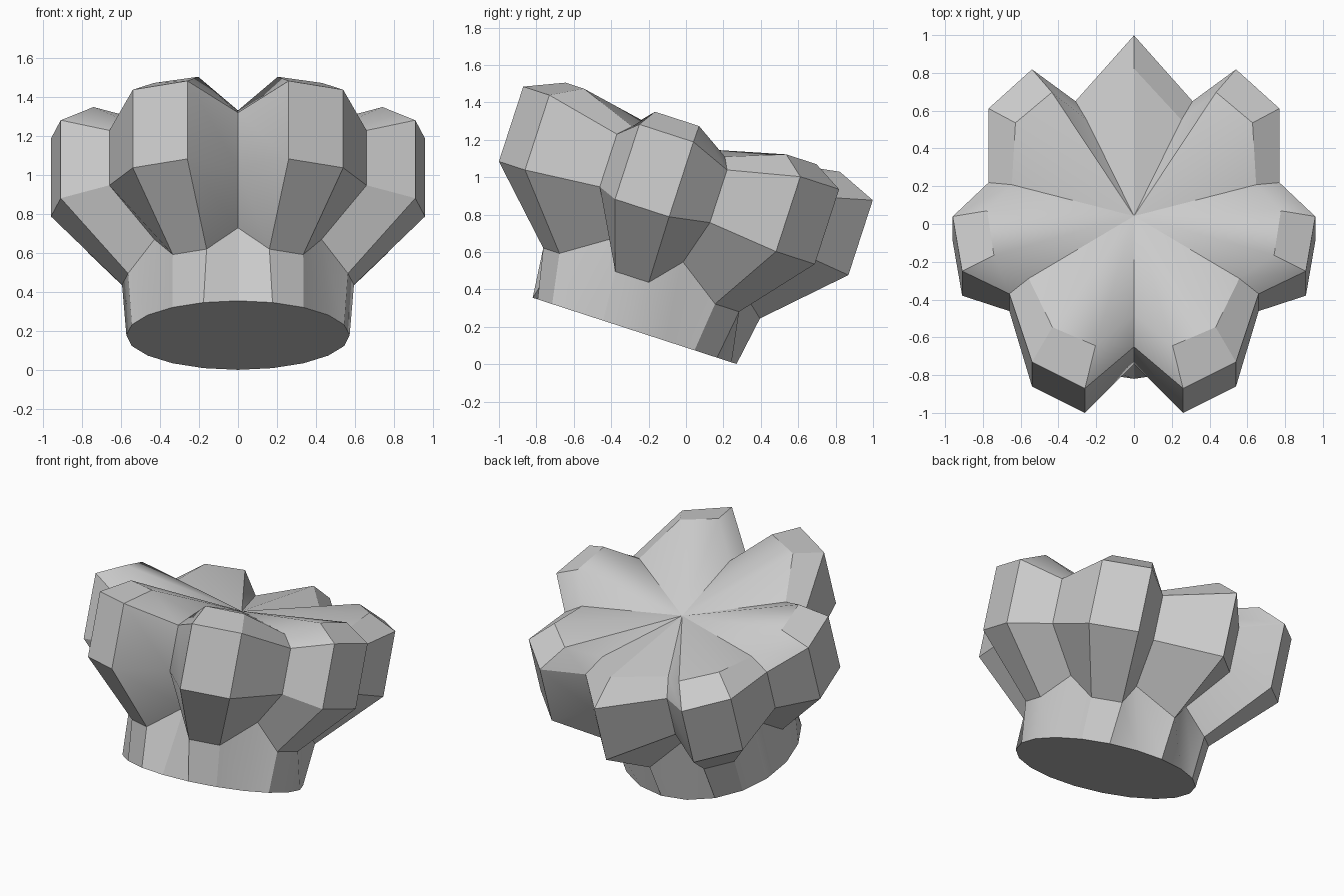
import bpy, bmesh
from math import sin, cos, pi, radians
from mathutils import Matrix, Vector

if "Cube" in bpy.data.objects:
    bpy.data.objects.remove(bpy.data.objects["Cube"])

# Half outline of the lobed rim, from the back tip round to the front notch:
# (x, y, inset ratio of the top bevel, is notch)
HALF = [(0, .995, .785, 0), (.31, .657, .81, 1), (.54, .806, .805, 0),
        (.77, .588, .815, 0), (.77, .204, .84, 1), (.96, -.013, .81, 0),
        (.91, -.317, .815, 0), (.66, -.415, .845, 1), (.54, -.823, .80, 0),
        (.26, -.97, .785, 0), (0, -.71, .775, 1)]
RIM = HALF + [(-x, y, s, n) for x, y, s, n in HALF[-2:0:-1]]
N = len(RIM)

# Tilt the whole knob back about x
TILT = Matrix.Rotation(radians(-18), 4, 'X') @ Matrix.Translation((0, -.3165, 0))

bm = bmesh.new()


def ring(points):
    return [bm.verts.new(TILT @ Vector(p)) for p in points]


def lobed(corner_z, notch_z, corner_k=1, notch_k=1, use_inset=False):
    pts = []
    for x, y, s, notch in RIM:
        k = s if use_inset else (notch_k if notch else corner_k)
        pts.append((x * k, y * k, notch_z if notch else corner_z))
    return ring(pts)


# Neck base, neck top, band bottom, band top, bevelled top edge
rings = [
    ring([(.573 * sin(2 * pi * i / N), .573 * cos(2 * pi * i / N), .085) for i in range(N)]),
    lobed(.355, .515, .62, .65),
    lobed(.722, .76),
    lobed(1.143, 1.056),
    lobed(1.233, 1.12, use_inset=True),
]
for low, high in zip(rings, rings[1:]):
    for i in range(N):
        j = (i + 1) % N
        bm.faces.new((low[i], high[i], high[j], low[j]))

# Flat underside and shallow dished top
bm.faces.new(rings[0])
centre = bm.verts.new(TILT @ Vector((0, 0, 1.11)))
for i in range(N):
    bm.faces.new((rings[-1][i], centre, rings[-1][(i + 1) % N]))
bmesh.ops.recalc_face_normals(bm, faces=bm.faces)

mesh = bpy.data.meshes.new("lobed_knob")
bm.to_mesh(mesh)
bm.free()
knob = bpy.data.objects.new("lobed_knob", mesh)
bpy.context.collection.objects.link(knob)
bpy.context.view_layer.objects.active = knob
knob.select_set(True)
bpy.ops.object.shade_smooth_by_angle(angle=radians(30))
